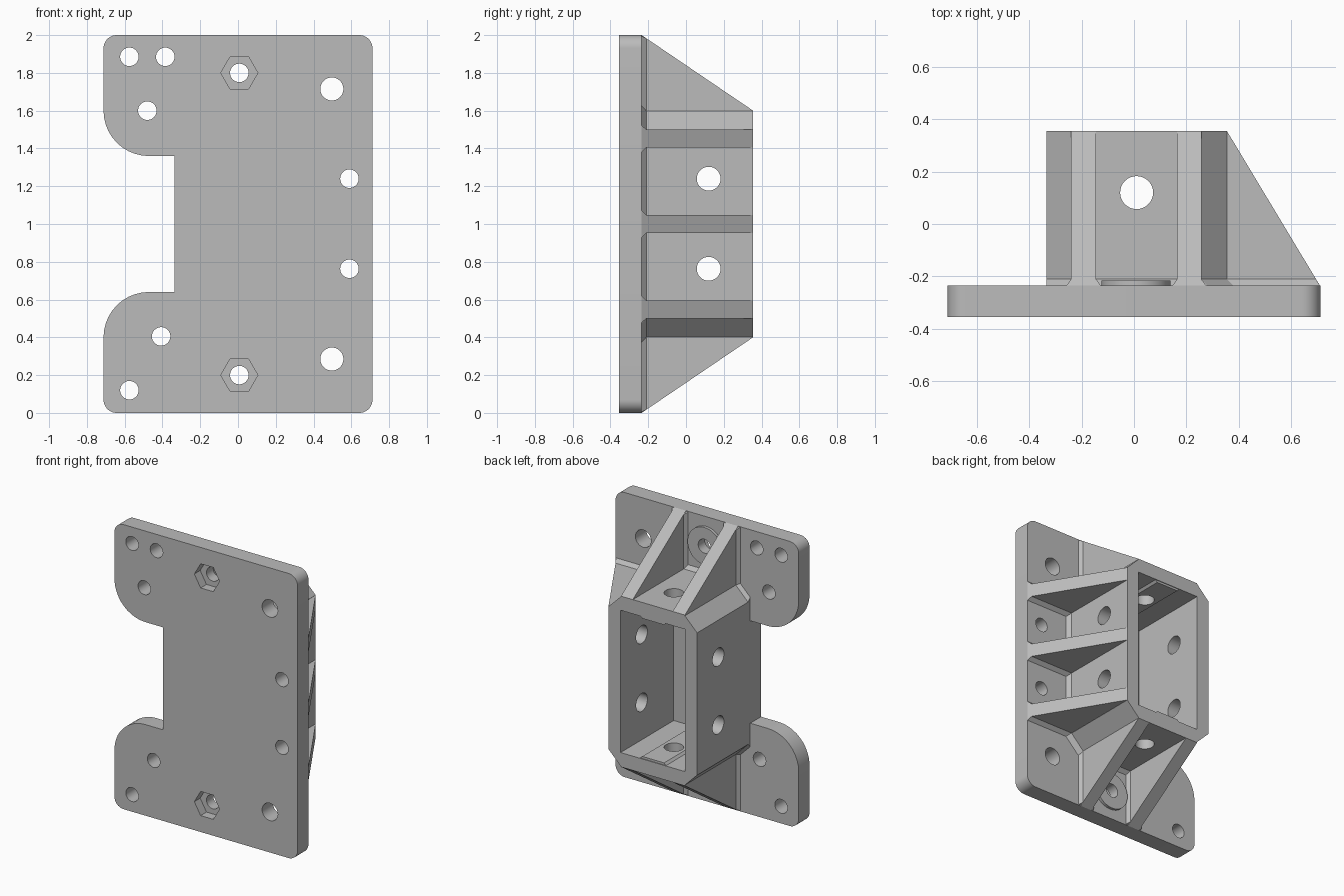
import bpy, bmesh, math
from mathutils import Vector

if "Cube" in bpy.data.objects:
    bpy.data.objects.remove(bpy.data.objects["Cube"])

grey = bpy.data.materials.new("plain_grey")
grey.use_nodes = True
grey.diffuse_color = (0.5, 0.5, 0.5, 1)
grey.node_tree.nodes["Principled BSDF"].inputs["Base Color"].default_value = (0.5, 0.5, 0.5, 1)

FRONT, BACK, END = -0.355, -0.235, 0.355   # plate faces and housing rim, along y
FIL = 0.025                                # chamfer where parts meet the plate
CX = 0.01                                  # housing centre
AXES = {"x": lambda a, b, d: (d, a, b),    # profile (y, z)
        "y": lambda a, b, d: (a, d, b),    # profile (x, z)
        "z": lambda a, b, d: (a, b, d)}    # profile (x, y)


def loft(name, axis, low, d0, d1, high=None):
    """Solid between two equal-count profiles at two positions on an axis."""
    bm = bmesh.new()
    place = AXES[axis]
    a = [bm.verts.new(place(*p, d0)) for p in low]
    b = [bm.verts.new(place(*p, d1)) for p in (high or low)]
    bm.faces.new(a)
    bm.faces.new(b[::-1])
    n = len(a)
    for i in range(n):
        j = (i + 1) % n
        bm.faces.new((a[i], b[i], b[j], a[j]))
    bmesh.ops.recalc_face_normals(bm, faces=bm.faces)
    mesh = bpy.data.meshes.new(name)
    bm.to_mesh(mesh)
    bm.free()
    mesh.materials.append(grey)
    ob = bpy.data.objects.new(name, mesh)
    bpy.context.collection.objects.link(ob)
    return ob


def rect(x0, x1, y0, y1):
    return [(x0, y0), (x1, y0), (x1, y1), (x0, y1)]


def circle(cx, cy, r, n=32):
    return [(cx + r * math.cos(2 * math.pi * i / n),
             cy + r * math.sin(2 * math.pi * i / n)) for i in range(n)]


def arc(cx, cy, r, start, n=10):
    """Quarter turn counter-clockwise from a start angle in degrees."""
    return [(cx + r * math.cos(math.radians(start + 90 * i / n)),
             cy + r * math.sin(math.radians(start + 90 * i / n))) for i in range(n + 1)]


def combine(target, tool, operation="DIFFERENCE"):
    mod = target.modifiers.new(operation.lower(), "BOOLEAN")
    mod.operation, mod.solver, mod.object = operation, "EXACT", tool
    bpy.context.view_layer.objects.active = target
    bpy.ops.object.modifier_apply(modifier=mod.name)
    bpy.data.objects.remove(tool)


def smooth(ob):
    bpy.ops.object.select_all(action="DESELECT")
    ob.select_set(True)
    bpy.context.view_layer.objects.active = ob
    bpy.ops.object.shade_smooth_by_angle(angle=math.radians(25))


# Base plate with rounded corners and a side cut-out
W, R, LOBE = 0.712, 0.07, 0.24
outline = (arc(W - R, R, R, -90) + arc(W - R, 2 - R, R, 0) + arc(R - W, 2 - R, R, 90)
           + arc(LOBE - W, 1.6, LOBE, 180) + [(-0.335, 1.36), (-0.335, 0.64)]
           + arc(LOBE - W, 0.4, LOBE, 90) + arc(R - W, R, R, 180))
plate = loft("base_plate", "y", outline, FRONT, BACK)

# Raised washer seats behind the nut pockets
for s in (-1, 1):
    seat = loft("seat", "y", circle(0.007, 1 + 0.8 * s, 0.132), BACK - 0.03, BACK + 0.02)
    combine(plate, seat, "UNION")

# Screw holes
small = [(-0.575, 1.885), (-0.385, 1.885), (-0.48, 1.6), (-0.407, 0.405), (-0.575, 0.12),
         (0.59, 1.24), (0.59, 0.763), (0.007, 1.8), (0.007, 0.2)]
large = [(0.497, 1.715), (0.497, 0.285)]
for centres, r in ((small, 0.049), (large, 0.061)):
    for x, z in centres:
        combine(plate, loft("cutter", "y", circle(x, z, r), -0.5, 0))

# Hexagonal nut pockets
for s in (-1, 1):
    combine(plate, loft("cutter", "y", circle(0.007, 1 + 0.8 * s, 0.098, 6), -0.5, FRONT + 0.065))
smooth(plate)


# Rectangular housing with chamfered corners
def octagon(grow):
    x0, x1, z0, z1, c = -0.335, 0.355 + grow, 0.4 - grow, 1.6 + grow, 0.1
    return [(x0 + c, z0), (x1 - c, z0), (x1, z0 + c), (x1, z1 - c),
            (x1 - c, z1), (x0 + c, z1), (x0, z1 - c), (x0, z0 + c)]


housing = loft("housing", "y", octagon(0), BACK - 0.02, END)
combine(housing, loft("foot", "y", octagon(FIL), BACK, BACK + FIL, octagon(0)), "UNION")
combine(housing, loft("cutter", "y", rect(-0.24, 0.26, 0.5, 1.5), BACK, 1))

# Low guide ridges on the inner top and bottom
for s in (-1, 1):
    wall, top = 1 + 0.51 * s, 1 + 0.485 * s
    ridge = [(CX - 0.11, wall), (CX + 0.11, wall), (CX + 0.085, top), (CX - 0.085, top)]
    combine(housing, loft("ridge", "y", ridge, BACK - 0.01, END - 0.005), "UNION")

# Cross holes through the housing walls
combine(housing, loft("cutter", "z", circle(CX, 0.12, 0.063), 0, 2))
for z in (0.763, 1.24):
    combine(housing, loft("cutter", "x", circle(0.12, z, 0.063), -1, 1))
smooth(housing)

# Sloping ribs above and below the housing
RUN = FIL * 0.4 / (END - BACK)
for s, where in ((1, "upper"), (-1, "lower")):
    for x0, x1, side in ((-0.24, -0.145, "right"), (0.165, 0.257, "left")):
        root, tip = 1 + 0.55 * s, 1 + s
        profile = [(BACK - 0.02, root), (BACK - 0.02, tip), (BACK, tip),
                   (END, 1 + 0.6 * s), (END, root)]
        rib = loft(f"{where}_{side}_rib", "x", profile, x0, x1)
        foot = loft("foot", "y", rect(x0 - FIL, x1 + FIL, root, tip), BACK - 0.01, BACK + FIL,
                    rect(x0, x1, root, tip - RUN * s))
        combine(rib, foot, "UNION")

# Sloping ribs on the left side
RUN = FIL * 0.355 / (END - BACK)
for z, where in ((1.452, "top"), (1.0, "middle"), (0.548, "bottom")):
    z0, z1 = z - 0.047, z + 0.047
    profile = [(0.3, BACK - 0.02), (0.71, BACK - 0.02), (0.71, BACK), (0.355, END), (0.3, END)]
    rib = loft(f"side_rib_{where}", "z", profile, z0, z1)
    foot = loft("foot", "y", rect(0.3, 0.71, z0 - FIL, z1 + FIL), BACK - 0.001, BACK + FIL,
                rect(0.3, 0.71 - RUN, z0, z1))
    combine(rib, foot, "UNION")
